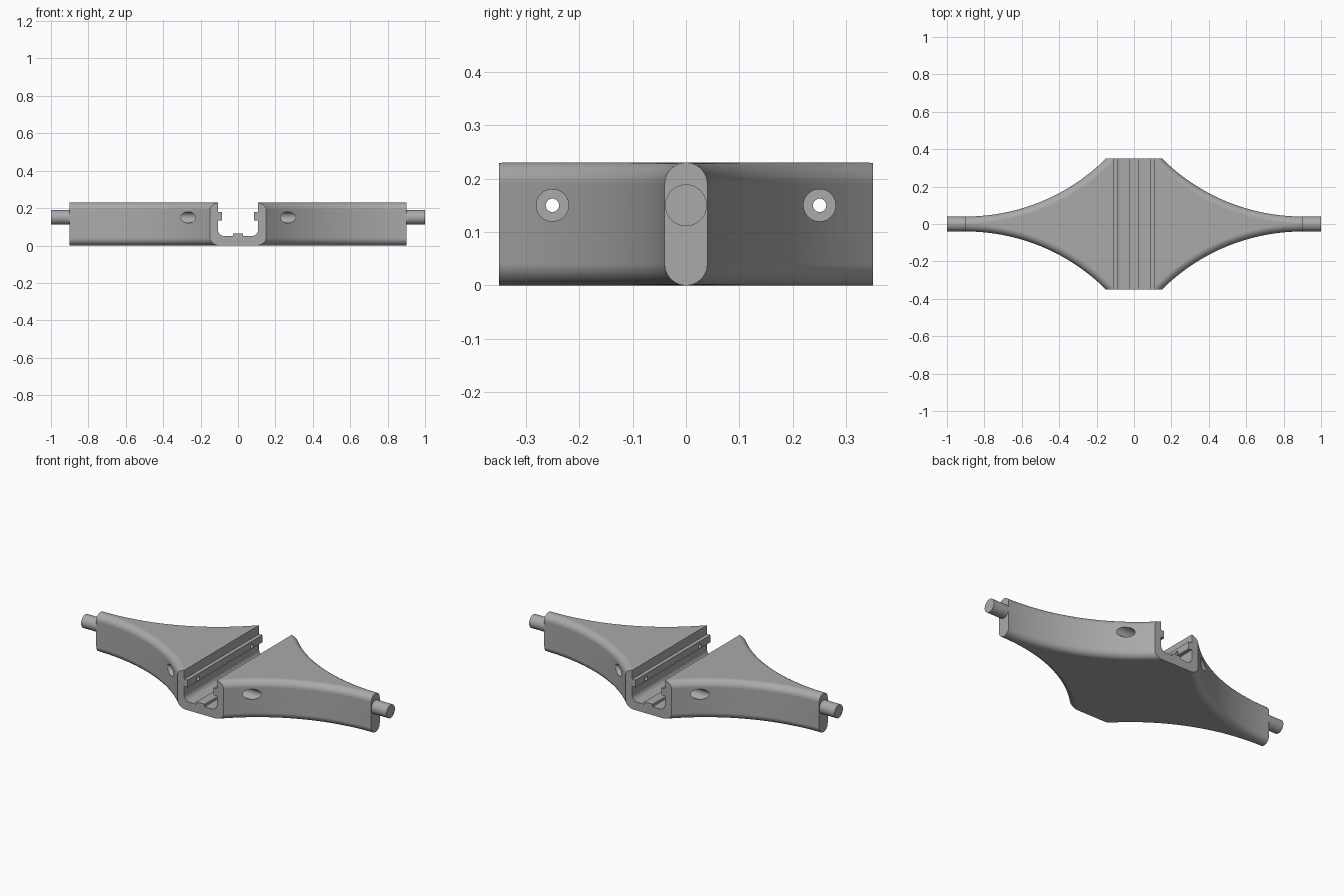
import bpy, bmesh, math
from mathutils import Matrix

cube = bpy.data.objects.get("Cube")
if cube:
    bpy.data.objects.remove(cube, do_unlink=True)

HALF_X, HALF_Y, HEIGHT = 0.9, 0.35, 0.23
FILLET = 0.04
RADIUS = 1.062                      # concave side sweep
CENTRE_Y = FILLET + RADIUS

grey = bpy.data.materials.new("plain grey")
grey.use_nodes = True
colour = (0.4, 0.4, 0.4, 1)
grey.diffuse_color = colour
grey.node_tree.nodes["Principled BSDF"].inputs["Base Color"].default_value = colour


def make_object(name, bm):
    bmesh.ops.recalc_face_normals(bm, faces=bm.faces)
    mesh = bpy.data.meshes.new(name)
    bm.to_mesh(mesh)
    bm.free()
    mesh.materials.append(grey)
    obj = bpy.data.objects.new(name, mesh)
    bpy.context.collection.objects.link(obj)
    return obj


def bridge_layers(name, layers):
    """Skin a stack of equal outlines and cap both ends."""
    bm = bmesh.new()
    rings = [[bm.verts.new(p) for p in layer] for layer in layers]
    n = len(rings[0])
    for low, high in zip(rings, rings[1:]):
        for i in range(n):
            j = (i + 1) % n
            bm.faces.new((low[i], low[j], high[j], high[i]))
    bm.faces.new(rings[0])
    bm.faces.new(rings[-1])
    return make_object(name, bm)


def cylinder_x(name, radius, x0, x1, y, z, sides=48):
    bm = bmesh.new()
    bmesh.ops.create_cone(bm, cap_ends=True, segments=sides, radius1=radius,
                          radius2=radius, depth=x1 - x0)
    bmesh.ops.transform(bm, verts=bm.verts, matrix=Matrix.Translation(
        ((x0 + x1) / 2, y, z)) @ Matrix.Rotation(math.pi / 2, 4, 'Y'))
    return make_object(name, bm)


def outline(inset, z, steps=40):
    """Four-armed concave plan outline, moved inwards by the inset."""
    r = RADIUS + inset
    end = math.acos((CENTRE_Y - HALF_Y) / r)
    quarter = [(HALF_X - r * math.sin(end * i / steps),
                CENTRE_Y - r * math.cos(end * i / steps)) for i in range(steps + 1)]
    half = quarter + [(-x, y) for x, y in reversed(quarter)]
    return [(x, y, z) for x, y in half] + [(-x, -y, z) for x, y in half]


# Body: outlines follow a quarter-round at the bottom and top edges
layers = []
STEPS = 10
for i in range(STEPS + 1):
    a = math.pi / 2 * i / STEPS
    inset = min(FILLET * (1 - math.sin(a)), FILLET - 0.0003)
    layers.append((inset, FILLET * (1 - math.cos(a))))
layers += [(d, HEIGHT - z) for d, z in reversed(layers)]
body = bridge_layers("connector_body", [outline(d, z) for d, z in layers])

# Channel cutter: slot with side rails, floor rib and rounded lower corners
WALL, RAIL, FLOOR, ROUND = 0.107, 0.085, 0.05, 0.035
side = [(0.027, 0.065), (0.027, FLOOR)]
for i in range(9):
    a = math.pi / 2 * i / 8
    side.append((WALL - ROUND + ROUND * math.sin(a), FLOOR + ROUND * (1 - math.cos(a))))
side += [(WALL, 0.135), (RAIL, 0.135), (RAIL, 0.178), (WALL, 0.178), (WALL, 0.3)]
section = side + [(-x, z) for x, z in reversed(side)]
cutters = [bridge_layers("channel_cutter", [[(x, y, z) for x, z in section]
                                            for y in (-0.5, 0.5)])]

# Screw holes with counterbores, two on each side
for y in (-0.25, 0.25):
    cutters.append(cylinder_x("screw_hole_cutter", 0.0125, -0.6, 0.6, y, 0.15, 24))
    cutters.append(cylinder_x("left_counterbore_cutter", 0.03, 0.19, 0.6, y, 0.15))
    cutters.append(cylinder_x("right_counterbore_cutter", 0.03, -0.6, -0.19, y, 0.15))

bpy.context.view_layer.objects.active = body
for cutter in cutters:
    cut = body.modifiers.new("cut", 'BOOLEAN')
    cut.operation = 'DIFFERENCE'
    cut.solver = 'EXACT'
    cut.object = cutter
    bpy.ops.object.modifier_apply(modifier=cut.name)
    bpy.data.objects.remove(cutter, do_unlink=True)

# Round pegs on both tips
pegs = [cylinder_x("left_peg", 0.039, 0.88, 1, 0, 0.15),
        cylinder_x("right_peg", 0.039, -1, -0.88, 0, 0.15)]

# Smooth curved faces, keep machined edges crisp
bpy.ops.object.select_all(action='DESELECT')
for obj in [body] + pegs:
    obj.select_set(True)
bpy.context.view_layer.objects.active = body
bpy.ops.object.shade_smooth_by_angle(angle=math.radians(30))
for obj in [body] + pegs:
    weighted = obj.modifiers.new("weighted normals", 'WEIGHTED_NORMAL')
    weighted.keep_sharp = True
